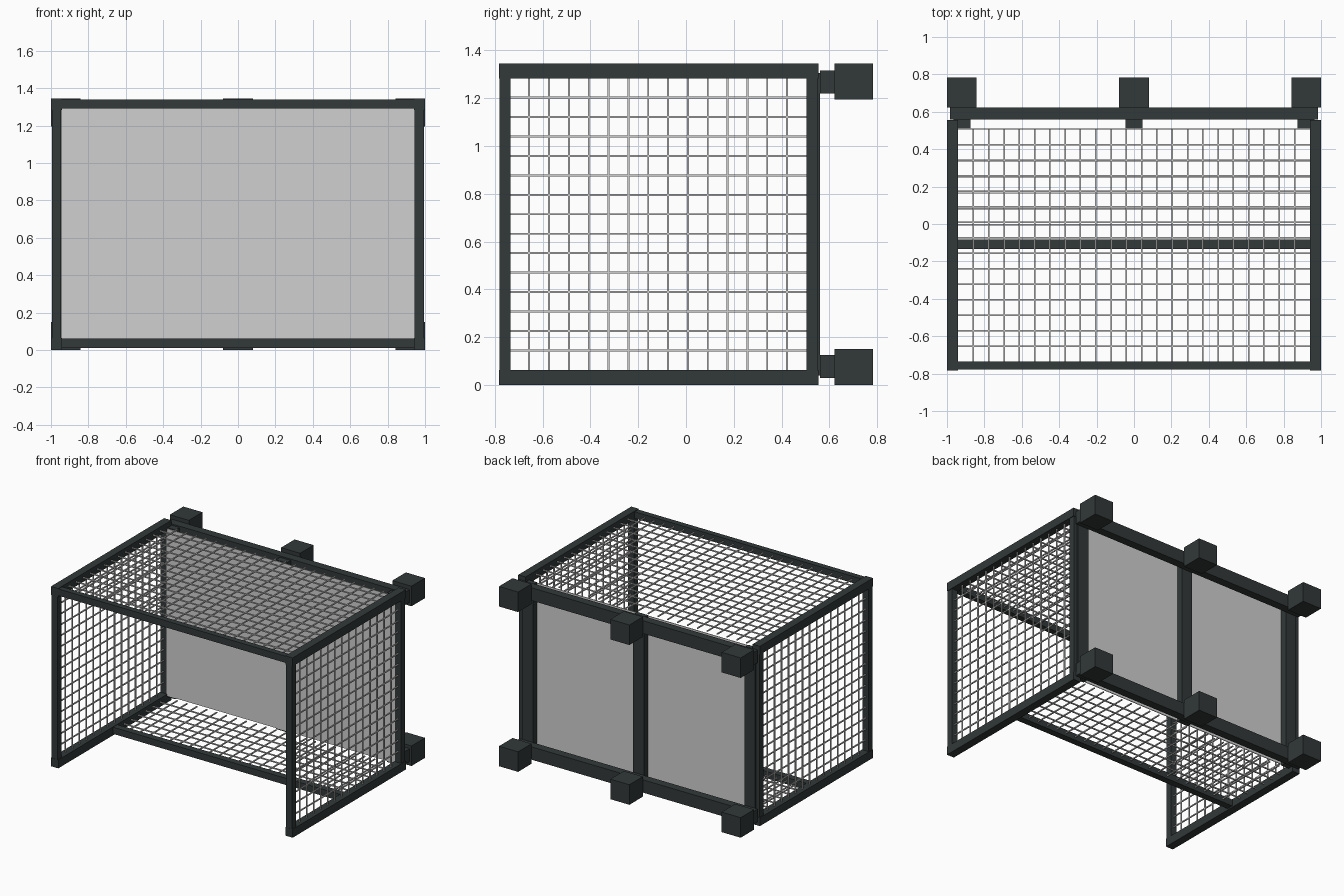
import bpy
import bmesh
from mathutils import Matrix, Vector

cube = bpy.data.objects.get("Cube")
if cube:
    bpy.data.objects.remove(cube, do_unlink=True)


def make_material(name, color):
    mat = bpy.data.materials.new(name)
    mat.use_nodes = True
    mat.diffuse_color = color
    bsdf = next(n for n in mat.node_tree.nodes if n.type == 'BSDF_PRINCIPLED')
    bsdf.inputs["Base Color"].default_value = color
    return mat


dark_steel = make_material("dark steel", (0.032, 0.04, 0.04, 1))
light_grey = make_material("light grey", (0.63, 0.63, 0.63, 1))


def add_box(bm, low, high):
    low, high = Vector(low), Vector(high)
    matrix = Matrix.Translation((low + high) / 2) @ Matrix.Diagonal((*(high - low), 1))
    bmesh.ops.create_cube(bm, size=1, matrix=matrix)


def make_object(name, boxes, mat):
    bm = bmesh.new()
    for low, high in boxes:
        add_box(bm, low, high)
    mesh = bpy.data.meshes.new(name)
    bm.to_mesh(mesh)
    bm.free()
    mesh.materials.append(mat)
    obj = bpy.data.objects.new(name, mesh)
    bpy.context.collection.objects.link(obj)
    return obj


def box(name, low, high, mat=dark_steel):
    return make_object(name, [(low, high)], mat)


def wire_grid(name, low, high, counts):
    """Crossed wires filling a flat rectangle; counts gives cells per axis (0 = flat axis)."""
    half = 0.004
    wires = []
    spans = [a for a in range(3) if counts[a]]
    for a in spans:
        for i in range(1, counts[a]):
            start, end = list(low), list(high)
            at = low[a] + (high[a] - low[a]) * i / counts[a]
            start[a], end[a] = at - half, at + half
            for flat in range(3):
                if flat not in spans:
                    start[flat], end[flat] = low[flat] - half, low[flat] + half
            wires.append((start, end))
    return make_object(name, wires, light_grey)


TOP = 1.345
FRONT, BACK = -0.782, 0.555

# Side frames with wire mesh
for side, s in (("left", 1), ("right", -1)):
    def span(a, b):
        return sorted((s * a, s * b))

    x0, x1 = span(0.94, 1.0)
    for level, z in (("bottom", 0), ("top", TOP - 0.063)):
        box(f"{side}_{level}_rail", (x0, FRONT, z), (x1, BACK, z + 0.063))
    x0, x1 = span(0.945, 0.995)
    for end, y in (("front", FRONT + 0.001), ("back", BACK - 0.05)):
        box(f"{side}_{end}_post", (x0, y, 0.06), (x1, y + 0.046, TOP - 0.06))
    wire_grid(f"{side}_mesh", (s * 0.97, -0.739, 0.063), (s * 0.97, 0.506, 1.284), (0, 15, 15))

# Cross bars
box("front_top_bar", (-0.945, -0.778, 1.29), (0.945, -0.735, 1.34))
box("floor_bar", (-0.945, -0.133, 0.01), (0.945, -0.083, 0.06))

# Roof and floor mesh
wire_grid("roof_mesh", (-0.94, -0.737, 1.315), (0.94, 0.508, 1.315), (23, 15, 0))
wire_grid("floor_mesh", (-0.94, -0.088, 0.035), (0.94, 0.508, 0.035), (23, 7, 0))

# Back board and its supports
box("back_board", (-0.945, 0.506, 0.05), (0.945, 0.511, 1.3), light_grey)
for name, x in (("right", -0.92), ("middle", 0), ("left", 0.92)):
    box(f"{name}_board_post", (x - 0.045, 0.511, 0.04), (x + 0.045, 0.56, 1.306))
for level, z in (("bottom", 0.03), ("top", 1.22)):
    box(f"back_{level}_beam", (-0.985, 0.56, z), (0.985, 0.622, z + 0.096))

# Mounting blocks
for level, z in (("bottom", 0), ("top", TOP - 0.15)):
    for name, x in (("right", -0.921), ("middle", 0), ("left", 0.921)):
        box(f"{name}_{level}_block", (x - 0.079, 0.622, z), (x + 0.079, 0.782, z + 0.15))
